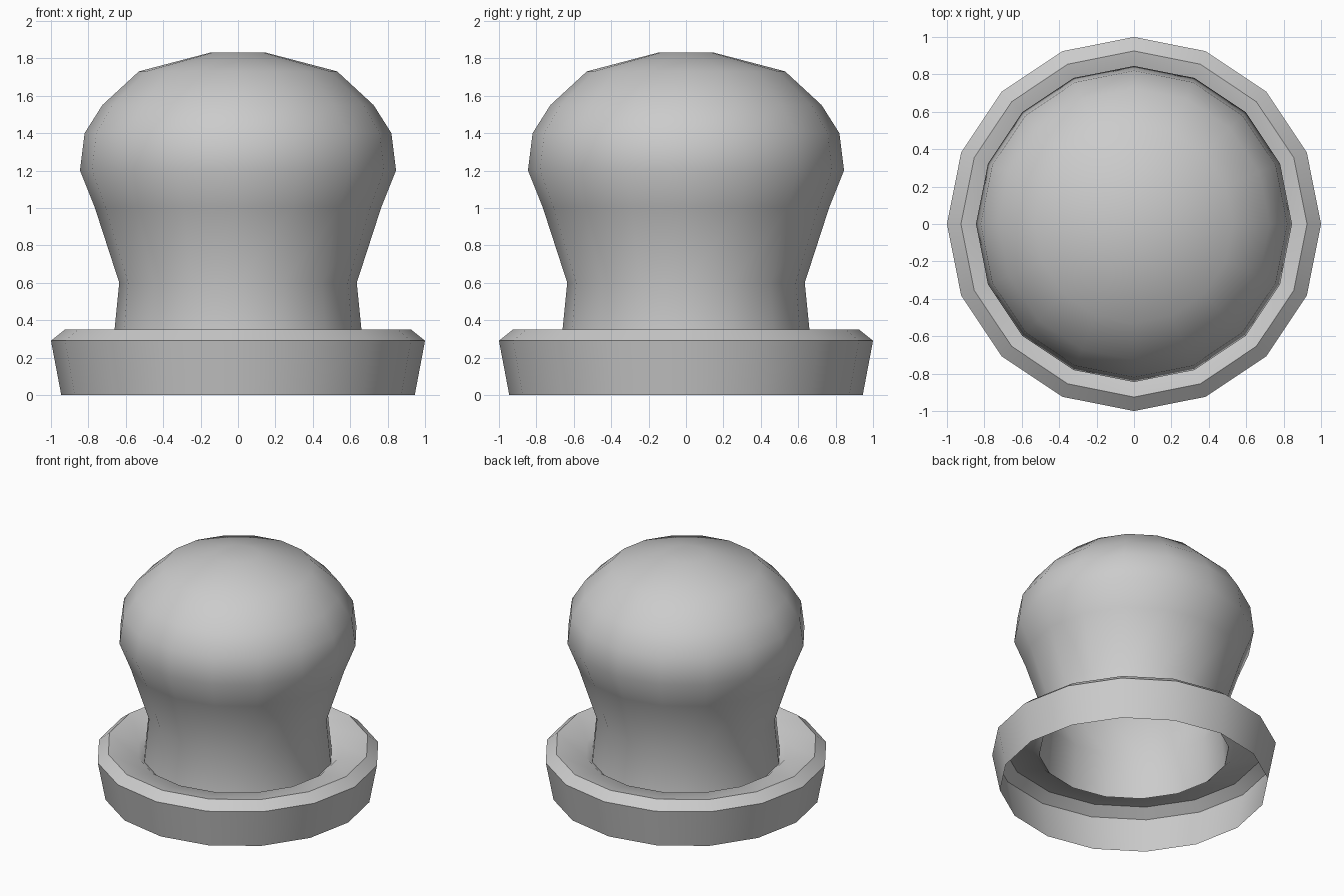
import bpy, bmesh, math

if "Cube" in bpy.data.objects:
    bpy.data.objects.remove(bpy.data.objects["Cube"])

SIDES = 16


def lathe(name, profile, cap_top=False, smooth_angle=30):
    """Revolve (radius, height) points around z into an open shell."""
    bm = bmesh.new()
    rings = []
    for r, z in profile:
        rings.append([bm.verts.new((r * math.cos(2 * math.pi * i / SIDES),
                                    r * math.sin(2 * math.pi * i / SIDES), z))
                      for i in range(SIDES)])
    for low, high in zip(rings, rings[1:]):
        for i in range(SIDES):
            j = (i + 1) % SIDES
            bm.faces.new((low[i], low[j], high[j], high[i]))
    if cap_top:
        bm.faces.new(rings[-1])
    mesh = bpy.data.meshes.new(name)
    bm.to_mesh(mesh)
    bm.free()
    obj = bpy.data.objects.new(name, mesh)
    bpy.context.collection.objects.link(obj)
    bpy.ops.object.select_all(action='DESELECT')
    obj.select_set(True)
    bpy.context.view_layer.objects.active = obj
    bpy.ops.object.shade_smooth_by_angle(angle=math.radians(smooth_angle))
    return obj


# Flared collar, open underneath, dipping to a lip around the bulb
lathe("base_collar", [(0.945, 0), (1.0, 0.29), (0.925, 0.35),
                      (0.71, 0.305), (0.668, 0.27)])

# Hollow bulb with a narrow neck and rounded top
lathe("bulb", [(0.668, 0.27), (0.635, 0.6), (0.765, 1.0), (0.845, 1.2),
               (0.82, 1.4), (0.725, 1.55), (0.53, 1.73), (0.15, 1.83)],
      cap_top=True, smooth_angle=60)
